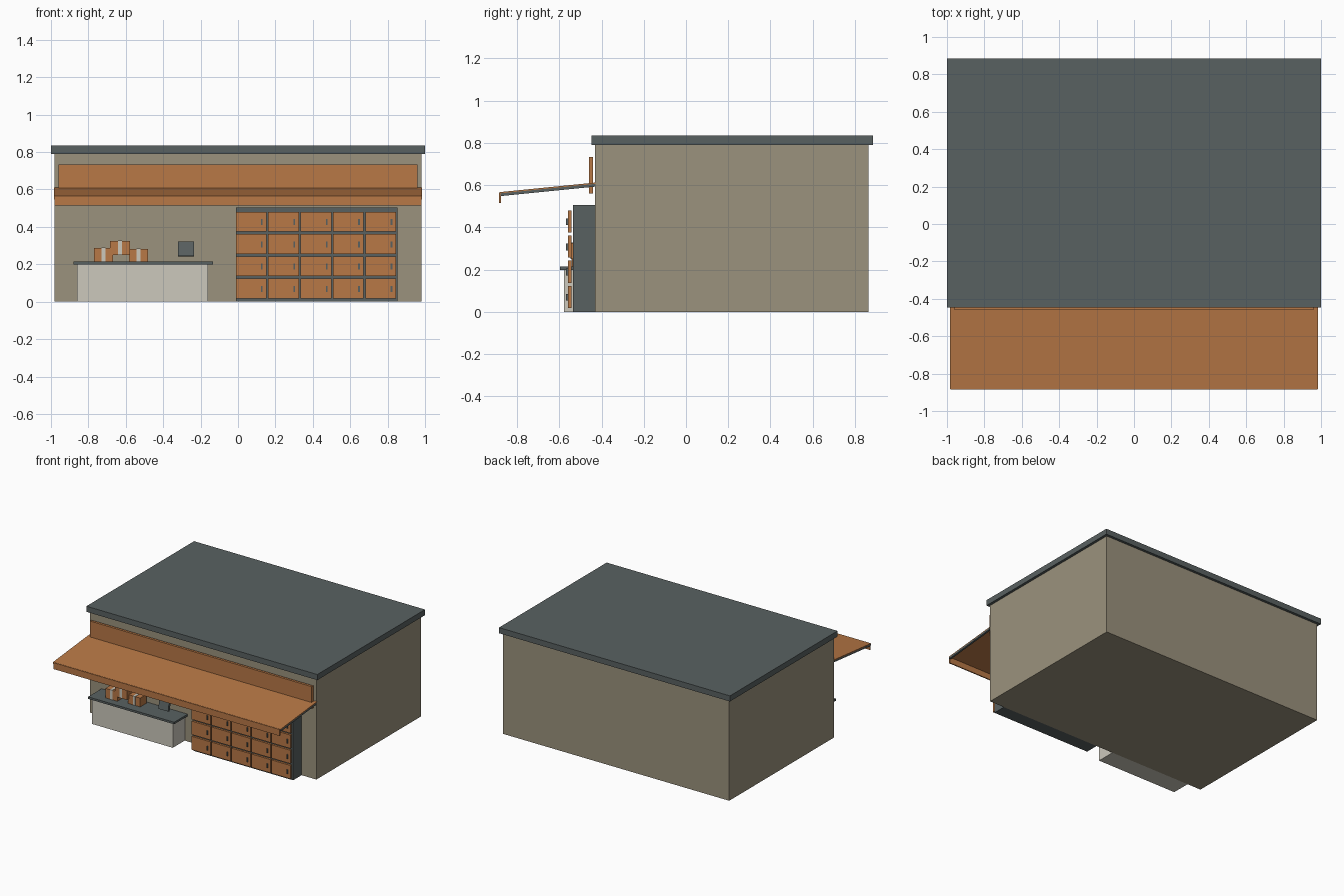
import bpy, bmesh, math
from mathutils import Matrix

if "Cube" in bpy.data.objects:
    bpy.data.objects.remove(bpy.data.objects["Cube"])


def material(name, rgb):
    lin = [(c / 255 / 12.92) if c < 10 else ((c / 255 + 0.055) / 1.055) ** 2.4 for c in rgb]
    m = bpy.data.materials.new(name)
    m.diffuse_color = (*lin, 1)
    m.use_nodes = True
    m.node_tree.nodes["Principled BSDF"].inputs["Base Color"].default_value = m.diffuse_color
    return m


ORANGE = material("orange", (184, 120, 70))
GREY = material("slate_grey", (89, 97, 97))
WALL = material("wall_beige", (155, 146, 125))
LIGHT = material("light_stone", (204, 200, 188))


def boxes(name, spans, mat, tilt=0.0):
    """One object from (x0, x1, y0, y1, z0, z1) boxes, each tilted about its own centre."""
    bm = bmesh.new()
    for x0, x1, y0, y1, z0, z1 in spans:
        c = ((x0 + x1) / 2, (y0 + y1) / 2, (z0 + z1) / 2)
        m = (Matrix.Translation(c) @ Matrix.Rotation(tilt, 4, 'X')
             @ Matrix.Diagonal((x1 - x0, y1 - y0, z1 - z0, 1)))
        bmesh.ops.create_cube(bm, size=1, matrix=m)
    me = bpy.data.meshes.new(name)
    bm.to_mesh(me)
    bm.free()
    me.materials.append(mat)
    ob = bpy.data.objects.new(name, me)
    bpy.context.collection.objects.link(ob)
    return ob


# Building shell and flat roof
boxes("building_body", [(-0.98, 0.98, -0.43, 0.865, 0, 0.79)], WALL)
boxes("roof_slab", [(-1, 1, -0.447, 0.885, 0.79, 0.834)], GREY)

# Blank fascia board above the awning
boxes("fascia_board", [(-0.96, 0.96, -0.459, -0.44, 0.56, 0.733)], ORANGE)

# Sloped awning, side rails and front valance
SLOPE = math.atan2(0.045, 0.45)
boxes("awning_sheet", [(-0.985, 0.985, -0.882, -0.428, 0.583, 0.589)], ORANGE, SLOPE)
boxes("awning_rails", [(s * 0.978 - 0.007, s * 0.978 + 0.007, -0.88, -0.428, 0.57, 0.583)
                       for s in (-1, 1)], GREY, SLOPE)
boxes("awning_valance", [(-0.98, 0.98, -0.885, -0.876, 0.515, 0.565)], ORANGE)

# Service counter
boxes("counter_base", [(-0.86, -0.16, -0.578, -0.43, 0, 0.2)], LIGHT)
boxes("counter_top", [(-0.88, -0.135, -0.597, -0.43, 0.198, 0.214)], GREY)
boxes("counter_screen", [(-0.32, -0.235, -0.522, -0.502, 0.242, 0.322)], GREY, -0.2)

# Parcels with a wrapped strip of tape
parcels = [(-0.77, -0.667, -0.54, -0.46, 0.214, 0.288),
           (-0.685, -0.578, -0.545, -0.465, 0.25, 0.325),
           (-0.583, -0.48, -0.525, -0.445, 0.214, 0.283)]
boxes("parcels", parcels, ORANGE)
boxes("parcel_tape", [((a + b) / 2 - 0.01, (a + b) / 2 + 0.01, c - 0.002, d + 0.002, e, f + 0.002)
                      for a, b, c, d, e, f in parcels], LIGHT)

# Locker bank: 5 columns by 4 rows of doors with handles
boxes("locker_cabinet", [(-0.012, 0.852, -0.535, -0.43, 0, 0.505)], GREY)
cells = [(-0.012 + 0.1733 * i, 0.018 + 0.119 * j) for i in range(5) for j in range(4)]
boxes("locker_doors", [(x, x + 0.164, -0.559, -0.543, z, z + 0.105) for x, z in cells], ORANGE)
boxes("locker_handles", [(x + 0.135, x + 0.144, -0.567, -0.558, z + 0.035, z + 0.067)
                         for x, z in cells], GREY)
